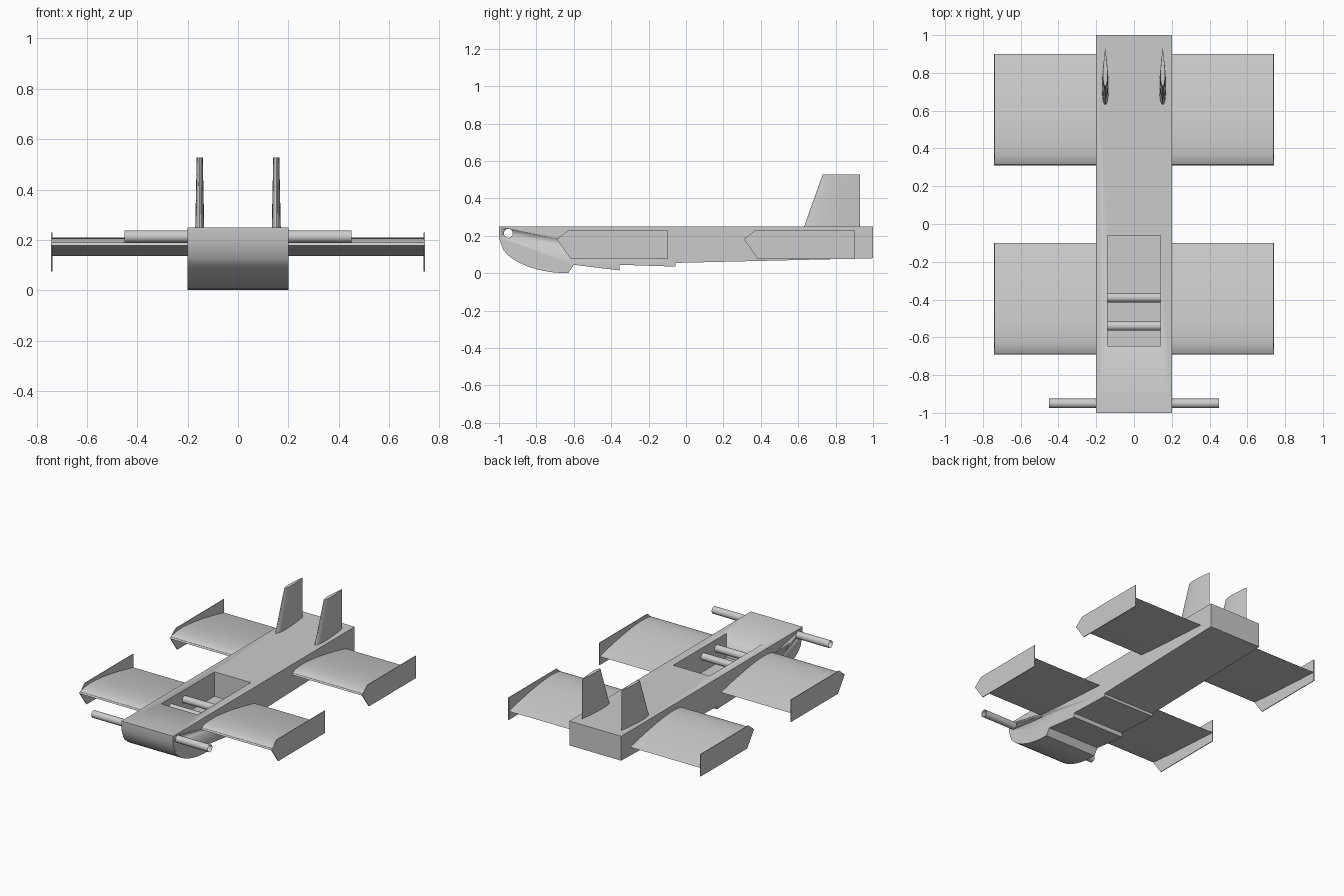
import bpy, bmesh, math
from mathutils import Vector

cube = bpy.data.objects.get("Cube")
if cube:
    bpy.data.objects.remove(cube)

grey = bpy.data.materials.new("plain_grey")
grey.use_nodes = True
COLOUR = (0.6, 0.6, 0.6, 1)
grey.diffuse_color = COLOUR
grey.node_tree.nodes["Principled BSDF"].inputs["Base Color"].default_value = COLOUR


def finish(name, bm, smooth=True):
    bmesh.ops.recalc_face_normals(bm, faces=bm.faces)
    mesh = bpy.data.meshes.new(name)
    bm.to_mesh(mesh)
    bm.free()
    mesh.materials.append(grey)
    ob = bpy.data.objects.new(name, mesh)
    bpy.context.collection.objects.link(ob)
    bpy.ops.object.select_all(action='DESELECT')
    ob.select_set(True)
    bpy.context.view_layer.objects.active = ob
    if smooth:
        bpy.ops.object.shade_smooth_by_angle(angle=math.radians(30))
    return ob


def loft(name, ring_a, ring_b, smooth=True, capped=True):
    """Join two matching outlines into a solid or an open tube."""
    bm = bmesh.new()
    a = [bm.verts.new(p) for p in ring_a]
    b = [bm.verts.new(p) for p in ring_b]
    n = len(a)
    for i in range(n):
        j = (i + 1) % n
        bm.faces.new((a[i], a[j], b[j], b[i]))
    if capped:
        bm.faces.new(a)
        bm.faces.new(b)
    return finish(name, bm, smooth)


def extrude_x(name, outline, x0, x1, **options):
    return loft(name, [(x0, y, z) for y, z in outline],
                [(x1, y, z) for y, z in outline], **options)


def circle(y, z, r, n=16):
    return [(y + r * math.cos(i * math.tau / n), z + r * math.sin(i * math.tau / n))
            for i in range(n)]


def cut(target, cutter):
    mod = target.modifiers.new("cut", 'BOOLEAN')
    mod.operation, mod.solver, mod.object = 'DIFFERENCE', 'EXACT', cutter
    bpy.context.view_layer.objects.active = target
    bpy.ops.object.modifier_apply(modifier=mod.name)
    bpy.data.objects.remove(cutter)


def half_thickness(t):
    """Rounded nose, sharp tail, peak close to one."""
    return 10 * (0.2969 * math.sqrt(t) - 0.126 * t - 0.3516 * t**2
                 + 0.2843 * t**3 - 0.1036 * t**4)


STATIONS = [(1 - math.cos(math.pi * i / 16)) / 2 for i in range(17)]

# Hull with curved bow and stepped planing bottom
bow = [(-1 + 0.37 * (1 - math.cos(a)), 0.19 - 0.19 * math.sin(a))
       for a in [math.radians(20 + 7 * i) for i in range(11)]]
hull_outline = [(-1, 0.25), (-1, 0.19)] + bow + [
    (-0.63, 0), (-0.6, 0.045), (-0.355, 0.015), (-0.355, 0.045),
    (-0.055, 0.035), (-0.055, 0.055), (1, 0.08), (1, 0.25)]
hull = extrude_x("hull", hull_outline, -0.2, 0.2)

# Open cockpit and the hole for the bow pipe
well = [(-0.645, 0.08), (-0.06, 0.08), (-0.06, 0.4), (-0.645, 0.4)]
cut(hull, extrude_x("cockpit_cutter", well, -0.14, 0.14))
cut(hull, extrude_x("pipe_cutter", circle(-0.95, 0.213, 0.024), -0.5, 0.5))

# Hollow bow pipe and cockpit crossbars
extrude_x("bow_pipe", circle(-0.95, 0.213, 0.025), -0.45, 0.45, capped=False)
for label, y in (("front", -0.54), ("rear", -0.39)):
    extrude_x(label + "_crossbar", circle(y, 0.185, 0.025), -0.145, 0.145)


def wing_outline(y0, chord=0.59):
    upper = [(y0 + chord * t, 0.178 - 0.042 * t + 0.041 * half_thickness(t)) for t in STATIONS]
    lower = [(y0 + chord * t, 0.178 - 0.042 * t - 0.004 * half_thickness(t)) for t in STATIONS]
    return upper + lower[-2:0:-1]


def fin_ring(x, z, lead, width, tail=0.93):
    pts = [(width * half_thickness(t), lead + (tail - lead) * t) for t in STATIONS]
    return ([Vector((x + w, y, z)) for w, y in pts]
            + [Vector((x - w, y, z)) for w, y in pts[-2:0:-1]])


for side, s in (("left", 1), ("right", -1)):
    # Two wings per side, each closed by a thin pointed end plate
    for place, y0 in (("front", -0.69), ("rear", 0.31)):
        extrude_x(f"{place}_{side}_wing", wing_outline(y0), s * 0.18, s * 0.738)
        plate = [(y0, 0.18), (y0 + 0.06, 0.23), (y0 + 0.59, 0.23),
                 (y0 + 0.59, 0.075), (y0 + 0.075, 0.075)]
        extrude_x(f"{place}_{side}_end_plate", plate, s * 0.737, s * 0.742, smooth=False)
    # Swept tail fin
    loft(side + "_tail_fin", fin_ring(s * 0.152, 0.245, 0.63, 0.018),
         fin_ring(s * 0.152, 0.527, 0.73, 0.012))
